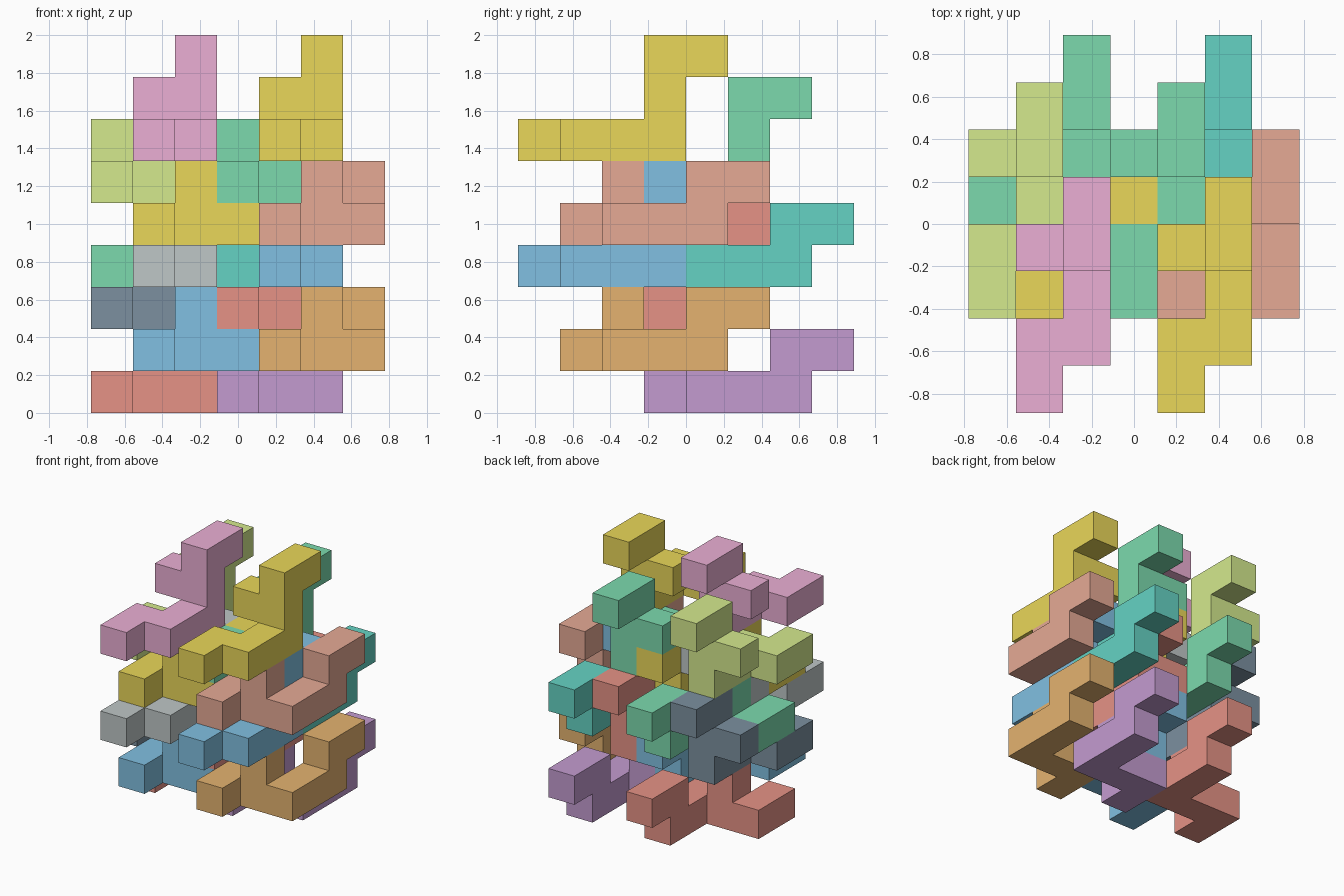
import bpy, bmesh
from mathutils import Vector
from math import pi

if "Cube" in bpy.data.objects:
    bpy.data.objects.remove(bpy.data.objects["Cube"])

U = 2 / 9  # edge of one unit cube

COLOURS = {
    "red": (0.79, 0.29, 0.24), "purple": (0.55, 0.33, 0.63), "teal": (0.13, 0.65, 0.55),
    "green": (0.20, 0.70, 0.42), "orange": (0.78, 0.45, 0.16), "blue": (0.22, 0.53, 0.76),
    "salmon": (0.79, 0.40, 0.30), "gold": (0.82, 0.68, 0.10), "navy": (0.20, 0.28, 0.35),
    "lime": (0.66, 0.82, 0.27), "grey": (0.52, 0.57, 0.57), "pink": (0.83, 0.43, 0.66),
}

# Nine-cube puzzle piece: post with a side knob, long foot and hooked ends
UPRIGHT = [(0, 0, 0), (0, 0, 1), (0, 0, 2), (0, 1, 2), (-1, 0, 1),
           (0, -1, 0), (0, -2, 0), (-1, -2, 0), (-1, -3, 0)]
# The same piece turned onto its side
LYING = [(-z, -y, -x) for x, y, z in UPRIGHT]


def material(name):
    mat = bpy.data.materials.get(name)
    if not mat:
        mat = bpy.data.materials.new(name)
        mat.diffuse_color = (*COLOURS[name], 1)
        mat.use_nodes = True
        mat.node_tree.nodes["Principled BSDF"].inputs["Base Color"].default_value = mat.diffuse_color
    return mat


def build_piece(name, cells, base, colour):
    """Outer skin of a group of cubes, with coplanar faces merged."""
    cells = {tuple(a + b for a, b in zip(c, base)) for c in cells}
    bm = bmesh.new()
    verts = {}

    def vert(p):
        if p not in verts:
            verts[p] = bm.verts.new(((p[0] - 3.5) * U, (p[1] - 4) * U, p[2] * U))
        return verts[p]

    for cell in cells:
        for axis in range(3):
            for side in (0, 1):
                near = list(cell)
                near[axis] += 2 * side - 1
                if tuple(near) in cells:
                    continue
                quad = []
                for u, v in ((0, 0), (1, 0), (1, 1), (0, 1)):
                    p = list(cell)
                    p[axis] += side
                    p[(axis + 1) % 3] += u
                    p[(axis + 2) % 3] += v
                    quad.append(vert(tuple(p)))
                bm.faces.new(quad if side else quad[::-1])
    bm.normal_update()
    bmesh.ops.dissolve_limit(bm, angle_limit=pi / 180, verts=bm.verts[:], edges=bm.edges[:])
    mesh = bpy.data.meshes.new(name)
    bm.to_mesh(mesh)
    bm.free()
    mesh.materials.append(material(colour))
    obj = bpy.data.objects.new(name, mesh)
    bpy.context.collection.objects.link(obj)


# Each family repeats three cubes to the left and three cubes up
FAMILIES = [
    ("lying_back", LYING, (5, 4, 0), ("purple", "red", "teal", "green")),
    ("lying_front", LYING, (6, 2, 1), ("orange", "blue", "salmon", "gold")),
    ("upright_back", UPRIGHT, (4, 5, 2), ("red", "navy", "green", "lime")),
    ("upright_front", UPRIGHT, (5, 3, 3), ("blue", "grey", "gold", "pink")),
]
for name, cells, base, colours in FAMILIES:
    for n, colour in enumerate(colours):
        left, up = n % 2, n // 2
        label = f"{name}_piece_{('lower', 'upper')[up]}_{('right', 'left')[left]}"
        build_piece(label, cells, (base[0] - 3 * left, base[1], base[2] + 3 * up), colour)
